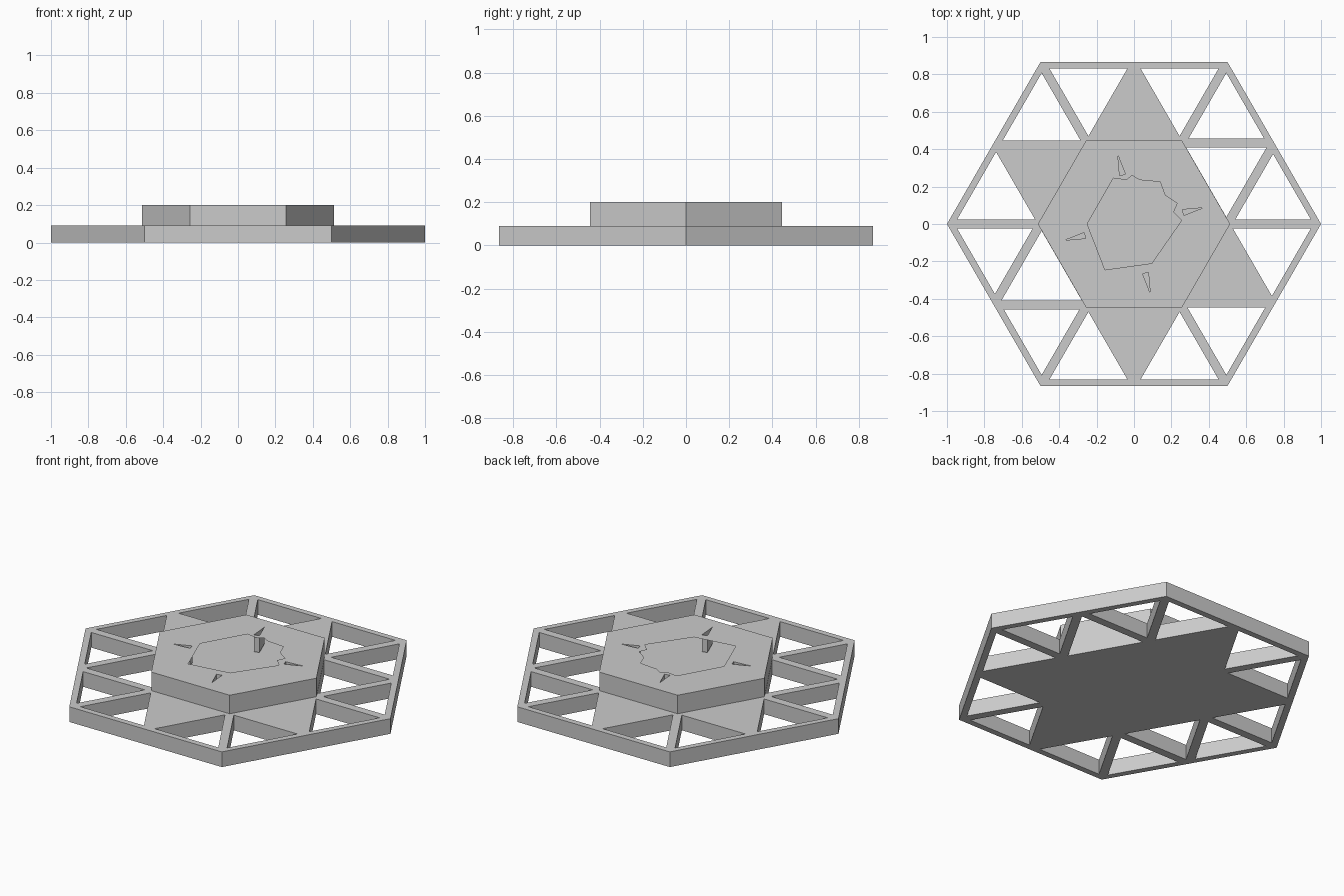
import bpy
import bmesh
from math import cos, sin, pi
from mathutils import Vector

if "Cube" in bpy.data.objects:
    bpy.data.objects.remove(bpy.data.objects["Cube"])

BASE_TOP, TOP, FLOOR = 0.09, 0.2, 0.1

grey = bpy.data.materials.new("plain_grey")
grey.use_nodes = True
grey.diffuse_color = (0.6, 0.6, 0.6, 1)
grey.node_tree.nodes["Principled BSDF"].inputs["Base Color"].default_value = (0.6, 0.6, 0.6, 1)


def prism(bm, outer, z0, z1, inner=None):
    """Extrude an outline; with an inner loop of equal length, make a ring."""
    def loop(points, z):
        return [bm.verts.new((p[0], p[1], z)) for p in points]

    def bridge(a, b):
        for i in range(len(a)):
            j = (i + 1) % len(a)
            bm.faces.new((a[i], a[j], b[j], b[i]))

    low, high = loop(outer, z0), loop(outer, z1)
    bridge(low, high)
    if inner:
        in_low, in_high = loop(inner, z0), loop(inner, z1)
        bridge(in_high, in_low)
        bridge(high, in_high)
        bridge(in_low, low)
    else:
        bm.faces.new(low)
        bm.faces.new(high)


def finish(bm, name):
    bmesh.ops.recalc_face_normals(bm, faces=bm.faces)
    mesh = bpy.data.meshes.new(name)
    bm.to_mesh(mesh)
    bm.free()
    obj = bpy.data.objects.new(name, mesh)
    bpy.context.collection.objects.link(obj)
    mesh.materials.append(grey)
    return obj


def cut(obj, cutter):
    """Subtract the cutter, keep the result and drop the cutter."""
    cutter.hide_render = True
    mod = obj.modifiers.new("cut", 'BOOLEAN')
    mod.operation, mod.solver, mod.object = 'DIFFERENCE', 'EXACT', cutter
    graph = bpy.context.evaluated_depsgraph_get()
    mesh = bpy.data.meshes.new_from_object(obj.evaluated_get(graph))
    obj.modifiers.clear()
    obj.data = mesh
    bpy.data.objects.remove(cutter)


def hexagon(radius):
    return [Vector((radius * cos(k * pi / 3), radius * sin(k * pi / 3))) for k in range(6)]


def crossing(p, d, q, e):
    """Meeting point of two lines given by point and direction."""
    return p + d * ((q - p).cross(e) / d.cross(e))


def inset(points, widths):
    """Move each side of a triangle inward by its own width."""
    centre = sum(points, Vector((0, 0))) / 3
    lines = []
    for i, w in enumerate(widths):
        a, b = points[i], points[(i + 1) % 3]
        d = (b - a).normalized()
        n = Vector((-d.y, d.x))
        if n.dot(centre - a) < 0:
            n = -n
        lines.append((a + n * w, d))
    return [crossing(*lines[i - 1], *lines[i]) for i in range(3)]


def ribbon(path, half):
    """Outline of a mitred strip along a path."""
    sides = []
    for s in (half, -half):
        lines = []
        for a, b in zip(path, path[1:]):
            d = (b - a).normalized()
            off = Vector((-d.y, d.x)) * s
            lines.append((a + off, d, b + off))
        mid = [crossing(*l[:2], *m[:2]) for l, m in zip(lines, lines[1:])]
        sides.append([lines[0][0]] + mid + [lines[-1][2]])
    return sides[0] + sides[1][::-1]


# Hexagonal base plate
bm = bmesh.new()
prism(bm, hexagon(1), 0, BASE_TOP)
base = finish(bm, "base_lattice")

# Triangular openings between the rim, the struts and the solid star
RIM, STRUT, STAR = 0.035, 0.024, 0.013
bm = bmesh.new()
corners = hexagon(1)
for k in range(6):
    a, b = corners[k], corners[(k + 1) % 6]
    mid, open_tip = (a + b) / 2, k % 3 == 0
    for c in (a, b):
        widths = (RIM, STRUT if open_tip else STAR, STRUT)
        prism(bm, inset([c, mid, c / 2], widths), -0.1, TOP)
    if open_tip:
        prism(bm, inset([mid, a / 2, b / 2], (STRUT, STAR, STRUT)), -0.1, TOP)
cut(base, finish(bm, "opening_cutter"))

# Raised central platform
bm = bmesh.new()
prism(bm, hexagon(0.514), BASE_TOP, TOP)
platform = finish(bm, "raised_platform")

# Engraving: notched ring, spiral channel and four pointed ticks
ring = [Vector(p) for p in (
    (-.25, 0), (-.11, .245), (-.04, .235), (-.01, .26), (.03, .235), (.14, .225),
    (.165, .155), (.23, .11), (.21, .065), (.255, .02), (.095, -.21), (-.155, -.245))]
spiral = [Vector(p) for p in (
    (-.06, .175), (-.155, 0), (-.1, -.152), (.06, -.13), (.172, .05), (.125, .142), (.01, .012))]
bm = bmesh.new()
prism(bm, ring, FLOOR, TOP + 0.1, [p * 0.87 for p in ring])
prism(bm, ribbon(spiral, 0.022), FLOOR, TOP + 0.1)
for k in range(4):
    angle = 0.23 + k * pi / 2
    out = Vector((cos(angle), sin(angle)))
    side = Vector((-out.y, out.x)) * 0.016
    prism(bm, [out * 0.38, out * 0.27 + side, out * 0.27 - side], FLOOR, TOP + 0.1)
cut(platform, finish(bm, "engraving_cutter"))
